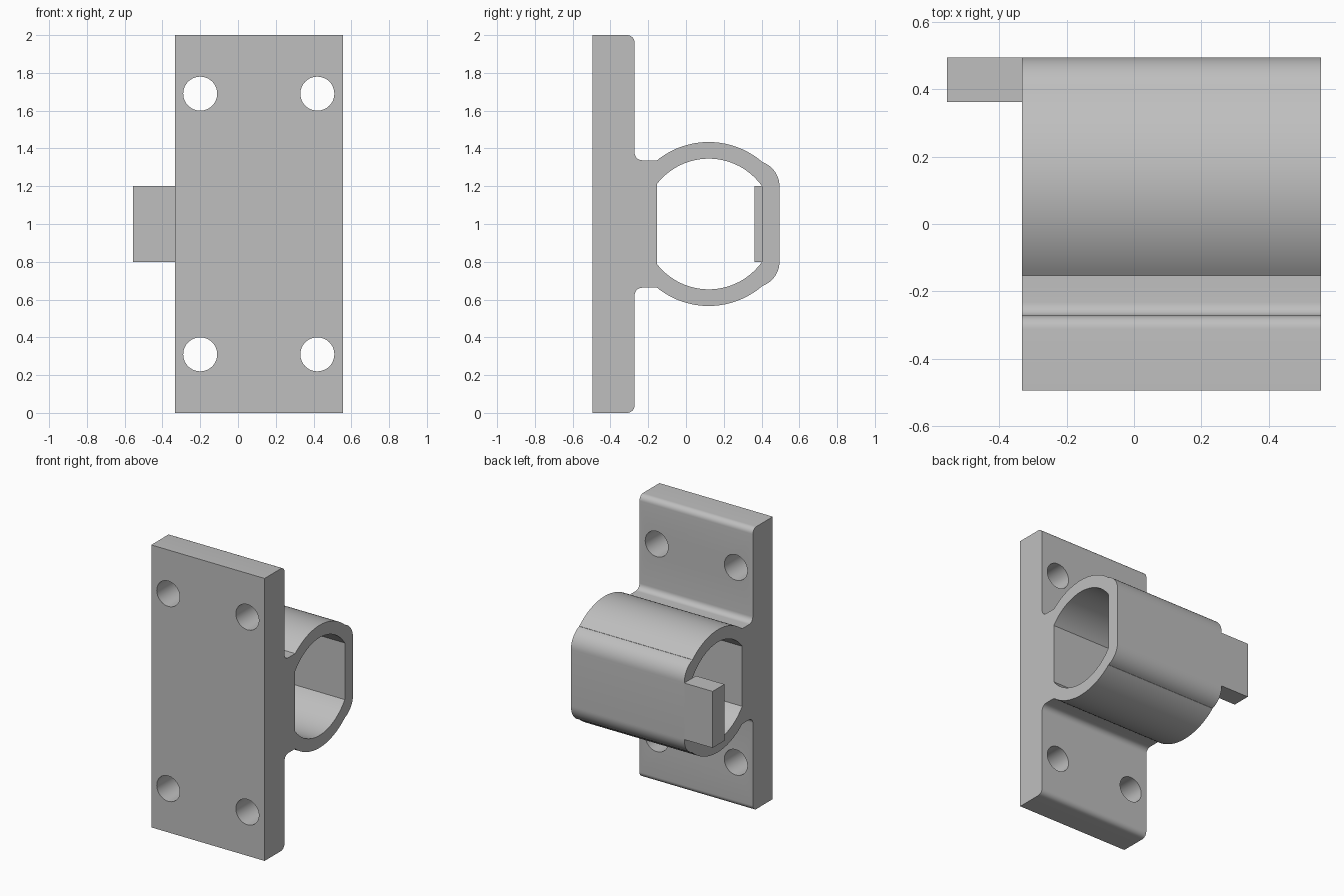
import bpy
import bmesh
from math import radians, sin, cos, asin, acos
from mathutils import Matrix

if "Cube" in bpy.data.objects:
    bpy.data.objects.remove(bpy.data.objects["Cube"])

X0, X1 = -0.333, 0.555           # body ends
FRONT, BACK = -0.495, 0.495      # overall depth
PLATE_BACK = -0.272
AXIS_Y, AXIS_Z = 0.12, 1.0       # tube centre
OUTER, INNER = 0.434, 0.346
FLAT_F, FLAT_B = -0.153, 0.402   # flats of the bore
FILLET, CORNER = 0.04, 0.135

grey = bpy.data.materials.new("plain grey")
grey.use_nodes = True
colour = (0.52, 0.52, 0.52, 1)
grey.diffuse_color = colour
grey.node_tree.nodes["Principled BSDF"].inputs["Base Color"].default_value = colour


def arc(cy, cz, r, a0, a1, n):
    """Points of an arc in the y-z plane, angles in radians."""
    steps = [a0 + (a1 - a0) * i / n for i in range(n + 1)]
    return [(cy + r * cos(a), cz + r * sin(a)) for a in steps]


def make_object(name, bm):
    bmesh.ops.recalc_face_normals(bm, faces=bm.faces)
    mesh = bpy.data.meshes.new(name)
    bm.to_mesh(mesh)
    bm.free()
    mesh.materials.append(grey)
    obj = bpy.data.objects.new(name, mesh)
    bpy.context.collection.objects.link(obj)
    return obj


def extrude_half(name, half, x0, x1):
    """Mirror an upper half profile about the tube axis and extrude it in x."""
    loop = half + [(y, 2 * AXIS_Z - z) for y, z in reversed(half)]
    bm = bmesh.new()
    face = bm.faces.new([bm.verts.new((x0, y, z)) for y, z in loop])
    new = bmesh.ops.extrude_face_region(bm, geom=[face])["geom"]
    verts = [v for v in new if isinstance(v, bmesh.types.BMVert)]
    bmesh.ops.translate(bm, verts=verts, vec=(x1 - x0, 0, 0))
    return make_object(name, bm)


def cut(target, cutter):
    mod = target.modifiers.new("cut", 'BOOLEAN')
    mod.operation, mod.solver, mod.object = 'DIFFERENCE', 'EXACT', cutter
    bpy.ops.object.select_all(action='DESELECT')
    bpy.context.view_layer.objects.active = target
    target.select_set(True)
    bpy.ops.object.modifier_apply(modifier=mod.name)
    bpy.data.objects.remove(cutter)


def circle_angle(y, r):
    return acos((y - AXIS_Y) / r)


# Mounting plate and tube share one side profile
neck_angle = circle_angle(FLAT_F, OUTER)
neck_z = AXIS_Z + OUTER * sin(neck_angle)
half = [(FRONT, 2.0)]
half += arc(PLATE_BACK - FILLET, 2 - FILLET, FILLET, radians(90), 0, 8)
half += arc(PLATE_BACK + FILLET, neck_z + FILLET, FILLET, radians(180), radians(270), 8)
half += arc(AXIS_Y, AXIS_Z, OUTER, neck_angle, circle_angle(FLAT_B, OUTER), 32)
corner_start = asin(0.95)
half += arc(BACK - CORNER, 1.2, CORNER, corner_start, 0, 12)
body = extrude_half("bracket_body", half, X0, X1)

# Bore with flat front and back
bore = arc(AXIS_Y, AXIS_Z, INNER, circle_angle(FLAT_F, INNER), circle_angle(FLAT_B, INNER), 32)
cut(body, extrude_half("bore_cutter", bore, X0 - 0.1, X1 + 0.1))

# Four bolt holes through the plate
bm = bmesh.new()
for x in (-0.2, 0.42):
    for z in (0.31, 1.69):
        place = Matrix.Translation((x, -0.38, z)) @ Matrix.Rotation(radians(90), 4, 'X')
        bmesh.ops.create_cone(bm, cap_ends=True, segments=48, radius1=0.09,
                              radius2=0.09, depth=0.4, matrix=place)
cut(body, make_object("bolt_hole_cutter", bm))
bpy.ops.object.shade_smooth_by_angle(angle=radians(25))

# Tab extending from the back wall of the tube
bm = bmesh.new()
size = (X0 + 0.555, BACK - 0.362, 0.4)
centre = ((X0 - 0.555) / 2, (BACK + 0.362) / 2, AXIS_Z)
bmesh.ops.create_cube(bm, size=1, matrix=Matrix.Translation(centre) @ Matrix.Diagonal((*size, 1)))
make_object("side_tab", bm)
